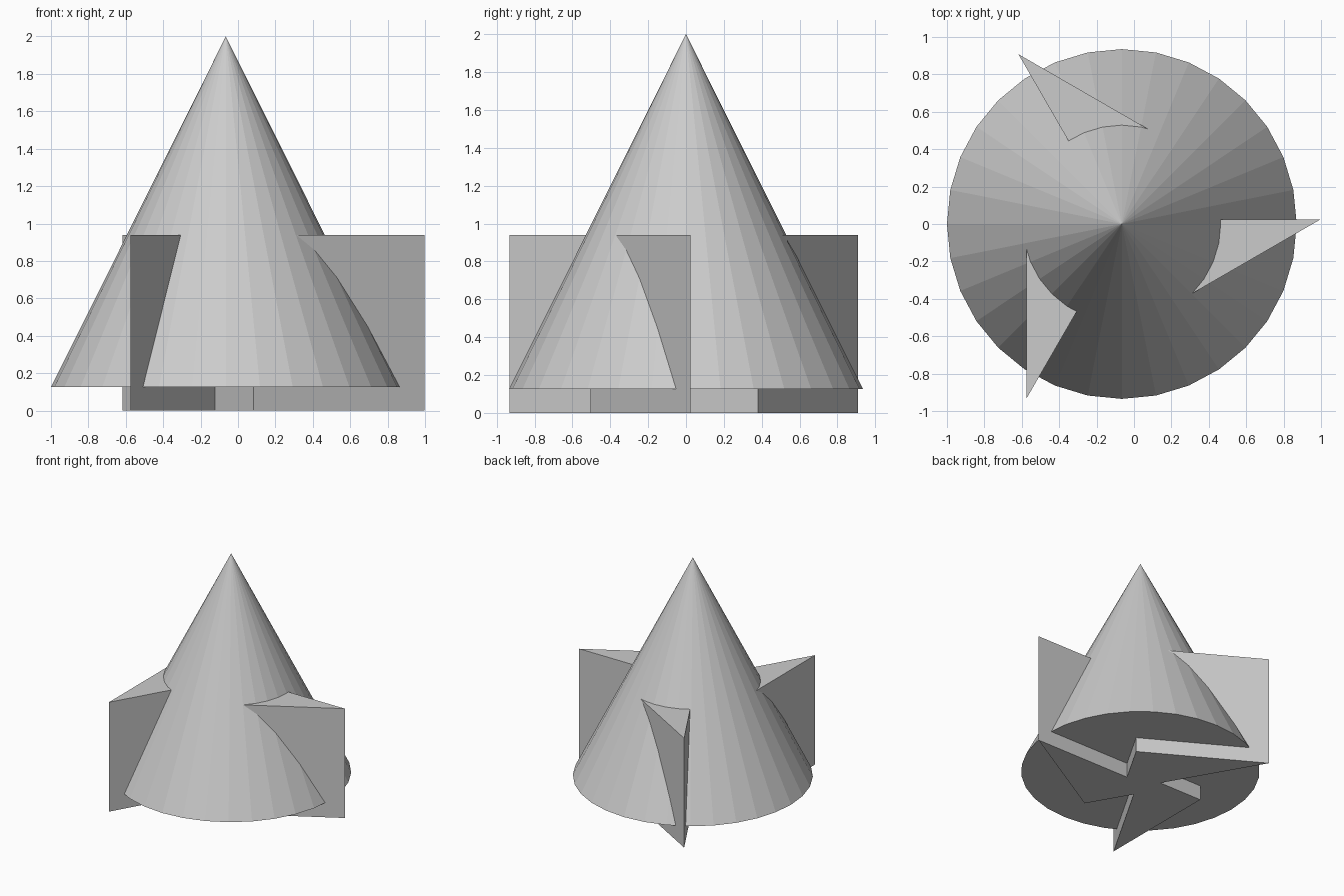
import bpy, bmesh, math
from mathutils import Matrix, Vector

if "Cube" in bpy.data.objects:
    bpy.data.objects.remove(bpy.data.objects["Cube"])

CENTRE = Vector((-0.065, 0, 0))   # common axis of cone and fins
BASE_Z, TOP_Z = 0.125, 2.0
FIN_H = 0.94


def finish(bm, name):
    bmesh.ops.recalc_face_normals(bm, faces=bm.faces)
    mesh = bpy.data.meshes.new(name)
    bm.to_mesh(mesh)
    bm.free()
    ob = bpy.data.objects.new(name, mesh)
    ob.location = CENTRE
    bpy.context.collection.objects.link(ob)
    return ob


# Cone body, flat shaded with 32 sides
bm = bmesh.new()
bmesh.ops.create_cone(bm, cap_ends=True, segments=32, radius1=0.935, radius2=0,
                      depth=TOP_Z - BASE_Z,
                      matrix=Matrix.Translation((0, 0, (TOP_Z + BASE_Z) / 2)))
bmesh.ops.remove_doubles(bm, verts=bm.verts, dist=1e-5)
finish(bm, "cone_body")


# Fin: upright prism on a 30-60-90 triangle with its 30 degree corner outward
def fin(index):
    tip = Vector((1.063, 0.025, 0))
    hyp = 1.22
    leg = hyp * math.cos(math.radians(30))
    corner = tip - leg * Vector((math.cos(math.radians(30)), 0.5, 0))
    inner = tip - Vector((hyp, 0, 0))
    bm = bmesh.new()
    face = bm.faces.new([bm.verts.new(p) for p in (tip, inner, corner)])
    ext = bmesh.ops.extrude_face_region(bm, geom=[face])
    top = [v for v in ext["geom"] if isinstance(v, bmesh.types.BMVert)]
    bmesh.ops.translate(bm, verts=top, vec=(0, 0, FIN_H))
    ob = finish(bm, f"fin_{index + 1}")
    ob.rotation_euler.z = math.radians(120 * index)


for i in range(3):
    fin(i)
